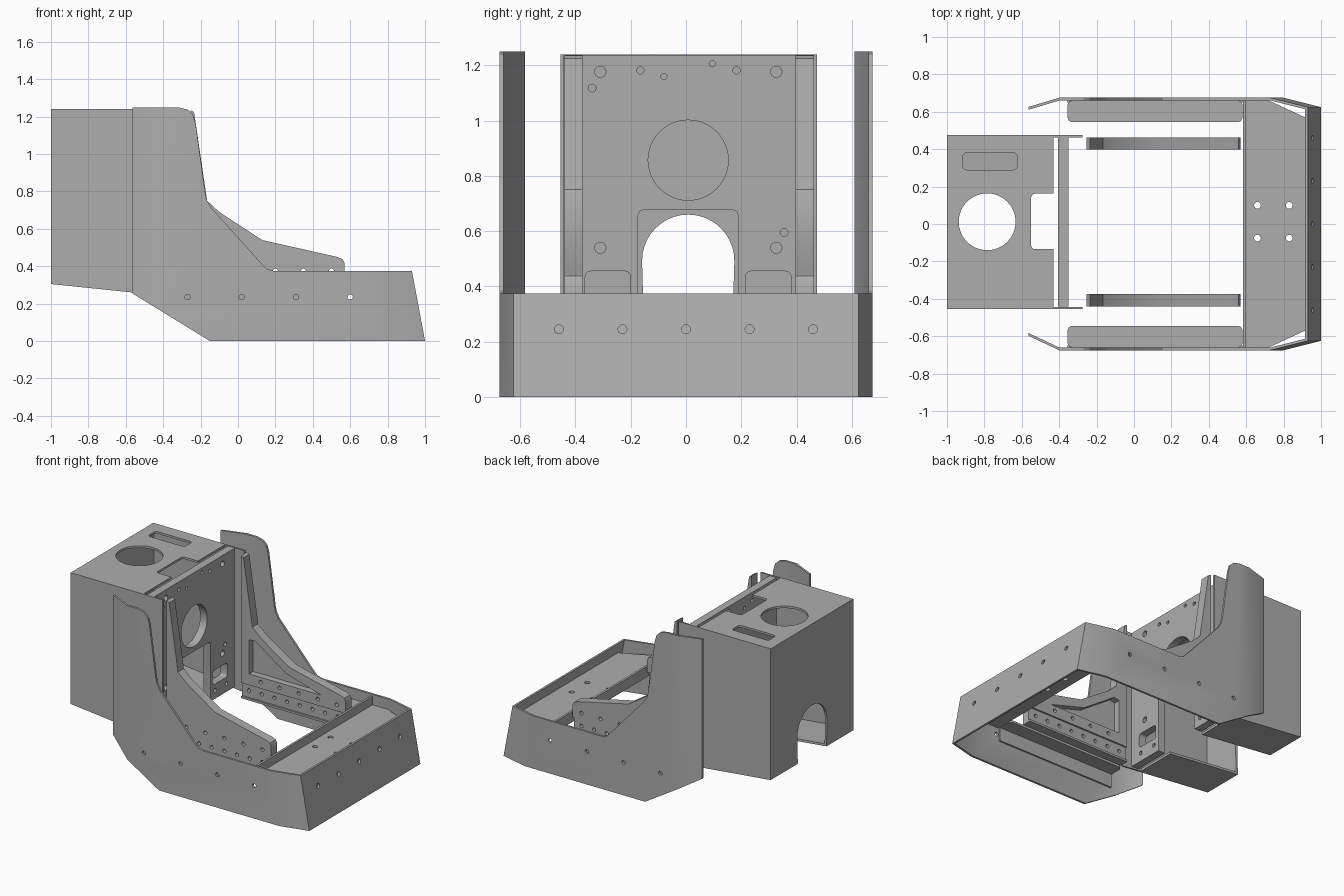
import bpy, bmesh, math
from mathutils import Vector

if "Cube" in bpy.data.objects:
    bpy.data.objects.remove(bpy.data.objects["Cube"])

steel = bpy.data.materials.new("plain grey steel")
steel.use_nodes = True
GREY = (0.42, 0.42, 0.42, 1)
steel.diffuse_color = GREY
steel.node_tree.nodes["Principled BSDF"].inputs["Base Color"].default_value = GREY


def place(axis, p, d):
    """Put a 2D profile point at depth d along an axis."""
    return {"x": (d, *p), "y": (p[0], d, p[1]), "z": (*p, d)}[axis]


def add_prism(bm, axis, pts, lo, hi):
    bottom = [bm.verts.new(place(axis, p, lo)) for p in pts]
    top = [bm.verts.new(place(axis, p, hi)) for p in pts]
    n = len(pts)
    faces = [bm.faces.new(bottom), bm.faces.new(top)]
    for i in range(n):
        j = (i + 1) % n
        faces.append(bm.faces.new((bottom[i], bottom[j], top[j], top[i])))
    bmesh.ops.recalc_face_normals(bm, faces=faces)


def rect(a0, a1, b0, b1, r=0.0):
    if not r:
        return [(a0, b0), (a1, b0), (a1, b1), (a0, b1)]
    corners = [(a1 - r, b1 - r), (a0 + r, b1 - r), (a0 + r, b0 + r), (a1 - r, b0 + r)]
    return [(cx + r * math.cos(math.pi / 2 * (k + t / 4)), cy + r * math.sin(math.pi / 2 * (k + t / 4)))
            for k, (cx, cy) in enumerate(corners) for t in range(5)]


def circle(a, b, r, n=16):
    return [(a + r * math.cos(2 * math.pi * i / n), b + r * math.sin(2 * math.pi * i / n)) for i in range(n)]


def make(name, prisms, shape=None):
    """One object from a list of (axis, profile, low, high) prisms."""
    bm = bmesh.new()
    for p in prisms:
        add_prism(bm, *p)
    if shape:
        shape(bm)
    mesh = bpy.data.meshes.new(name)
    bm.to_mesh(mesh)
    bm.free()
    mesh.materials.append(steel)
    ob = bpy.data.objects.new(name, mesh)
    bpy.context.collection.objects.link(ob)
    return ob


def activate(ob):
    bpy.ops.object.select_all(action="DESELECT")
    ob.select_set(True)
    bpy.context.view_layer.objects.active = ob


def cut(ob, *prisms):
    """Subtract each prism in turn, then tidy the shading."""
    for p in prisms:
        tool = make("cutter", [p])
        tool.hide_render = True
        mod = ob.modifiers.new("cut", "BOOLEAN")
        mod.operation, mod.solver, mod.object = "DIFFERENCE", "EXACT", tool
        activate(ob)
        bpy.ops.object.modifier_apply(modifier=mod.name)
        bpy.data.objects.remove(tool)
    activate(ob)
    bpy.ops.object.shade_smooth_by_angle(angle=math.radians(28))


T = 0.015          # sheet thickness
TOP = 0.375        # rim height of the low shell
LEAN = 0.07 / TOP  # slope of the front panel


# Outer side panels, bent inward at both ends
outline = [(-0.565, 1.25), (-0.32, 1.25), (-0.27, 1.238), (-0.24, 1.21), (-0.226, 1.16),
           (-0.175, 0.79), (-0.165, 0.75), (-0.14, 0.71), (0.13, 0.41), (0.155, 0.385), (0.19, TOP),
           (0.93, TOP), (1.0, 0), (-0.15, 0), (-0.565, 0.255)]


def bend(side, rear):
    def shape(bm):
        for co, no in (((-0.4, 0, 0), (1, 0, 0)), ((0.80, 0, 0), (1, 0, LEAN))):
            bmesh.ops.bisect_plane(bm, geom=bm.verts[:] + bm.edges[:] + bm.faces[:],
                                   plane_co=Vector(co), plane_no=Vector(no))
        for v in bm.verts:
            fold = 0.80 - LEAN * v.co.z
            inward = max(0, -0.4 - v.co.x) * rear + max(0, v.co.x - fold) * 0.25
            v.co.y -= side * inward
    return shape


for side, name, rear in ((1, "left", 0.3), (-1, "right", 0.47)):
    panel = make(name + "_side_panel", [("y", outline, *sorted((side * 0.66, side * 0.675)))], bend(side, rear))
    flange_y = sorted((side * 0.545, side * 0.66))
    flange = make(name + "_side_flange", [
        ("z", rect(-0.355, 0.58, *flange_y, 0.025), 0.285, 0.3),
        ("y", rect(-0.355, 0.58, 0.19, 0.29), *sorted((side * 0.648, side * 0.66)))])
    holes = [("y", circle(x, 0.235, 0.014), *sorted((side * 0.6, side * 0.7))) for x in (-0.27, 0.02, 0.31, 0.6)]
    cut(panel, *holes)

# Sloped front panel
front = make("front_panel", [("y", [(0.93, TOP), (1.0, 0), (1.0 - T, 0), (0.93 - T, TOP)], -0.624, 0.624)])
cut(front, *[("x", circle(y, 0.245, 0.016), 0.9, 1.1) for y in (-0.46, -0.23, 0, 0.23, 0.46)])

# Front tray with a raised rear lip and a folded front leg
tray_plan = [(0.59, -0.66), (0.72, -0.66), (0.915, -0.57), (0.915, 0.57), (0.72, 0.66), (0.59, 0.66)]
tray = make("front_tray", [("z", tray_plan, 0.285, 0.3)])
cut(tray, *[("z", circle(x, y, 0.018), 0.2, 0.4) for x in (0.66, 0.83) for y in (-0.075, 0.1)])
make("tray_lip", [("x", rect(-0.66, 0.66, 0.285, 0.36), 0.582, 0.598)])
make("tray_front_leg", [("y", [(0.912, 0.3), (0.929, 0.3), (0.95, 0.19), (0.935, 0.19)], -0.57, 0.57)])

# Rear housing: open sheet box with a sloping floor
YL, YR = 0.475, -0.455
box = make("rear_housing", [("y", [(-1, 0.305), (-0.275, 0.23), (-0.275, 1.24), (-1, 1.24)], YR, YL)])
cavity = [(-1 + T, 0.32), (0, 0.22), (0, 1.225), (-1 + T, 1.225)]
arch = [(0.16, 0), (0.175, 0.49)] + [
    (0.008 + 0.167 * math.cos(math.pi * i / 20), 0.493 + 0.167 * math.sin(math.pi * i / 20))
    for i in range(1, 20)] + [(-0.159, 0.49), (-0.145, 0)]
cut(box,
    ("y", cavity, YR + 0.012, YL - 0.012),
    ("y", rect(-0.43, 0, 0, 2), YR + 0.012, YL - 0.012),
    ("x", arch, -1.1, -0.2),
    ("z", circle(-0.785, 0.012, 0.152, 48), 1.1, 1.4),
    ("z", rect(-0.915, -0.625, 0.29, 0.38, 0.02), 1.1, 1.4),
    ("z", rect(-0.55, -0.3, -0.135, 0.162, 0.02), 1.1, 1.4))

# Thick mounting plate closing the housing
plate = make("mounting_plate", [("x", rect(-0.44, 0.463, 0.25, 1.238), -0.405, -0.35)])
dots = [(y, z, 0.02) for y in (-0.31, 0.327) for z in (0.54, 1.177)]
dots += [(-0.165, 1.182, 0.013), (0.183, 1.182, 0.013), (-0.08, 1.16, 0.011), (0.095, 1.206, 0.011),
         (-0.34, 1.118, 0.014), (0.355, 0.595, 0.014)]
dots += [(y, 0.31, 0.014) for y in (-0.35, -0.22, 0.24, 0.37)]
cut(plate,
    ("x", circle(0.008, 0.857, 0.145, 48), -0.5, -0.3),
    ("x", rect(-0.173, 0.188, 0.1, 0.677, 0.02), -0.5, -0.3),
    ("x", rect(-0.365, -0.2, 0.355, 0.455, 0.02), -0.5, -0.3),
    ("x", rect(0.215, 0.38, 0.355, 0.455, 0.02), -0.5, -0.3),
    *[("x", circle(*d), -0.5, -0.3) for d in dots])

# Inner side brackets with a triangular pocket and a drilled lower rail
rib = [(-0.255, 1.235), (-0.235, 1.225), (-0.165, 0.75), (-0.1, 0.69), (0.13, 0.54), (0.53, 0.45),
       (0.56, 0.437), (0.57, 0.415), (0.57, 0.33), (-0.255, 0.33)]
pocket = [(-0.19, 0.41), (-0.19, 0.65), (-0.15, 0.66), (0.1, 0.49), (0.38, 0.41)]
for name, inner, outer in (("left", 0.397, 0.463), ("right", -0.374, -0.44)):
    s = 1 if outer > 0 else -1
    bracket = make(name + "_bracket", [("y", rib, *sorted((inner, outer)))])
    cut(bracket,
        ("y", pocket, *sorted((inner - s * 0.05, inner + s * 0.045))),
        *[("y", circle(x, 0.375, 0.013), *sorted((inner - s * 0.1, outer + s * 0.1)))
          for x in (-0.1, 0.05, 0.2, 0.35, 0.5)])
    rail = make(name + "_rail", [
        ("y", rect(-0.255, 0.56, 0.22, 0.335), *sorted((inner + s * 0.012, outer))),
        ("y", rect(-0.255, 0.56, 0.22, 0.235), *sorted((inner, inner + s * 0.02)))])
    cut(rail, *[("y", circle(-0.2 + 0.1 * i, 0.285, 0.013), *sorted((inner - s * 0.1, outer + s * 0.1)))
                for i in range(8)])
